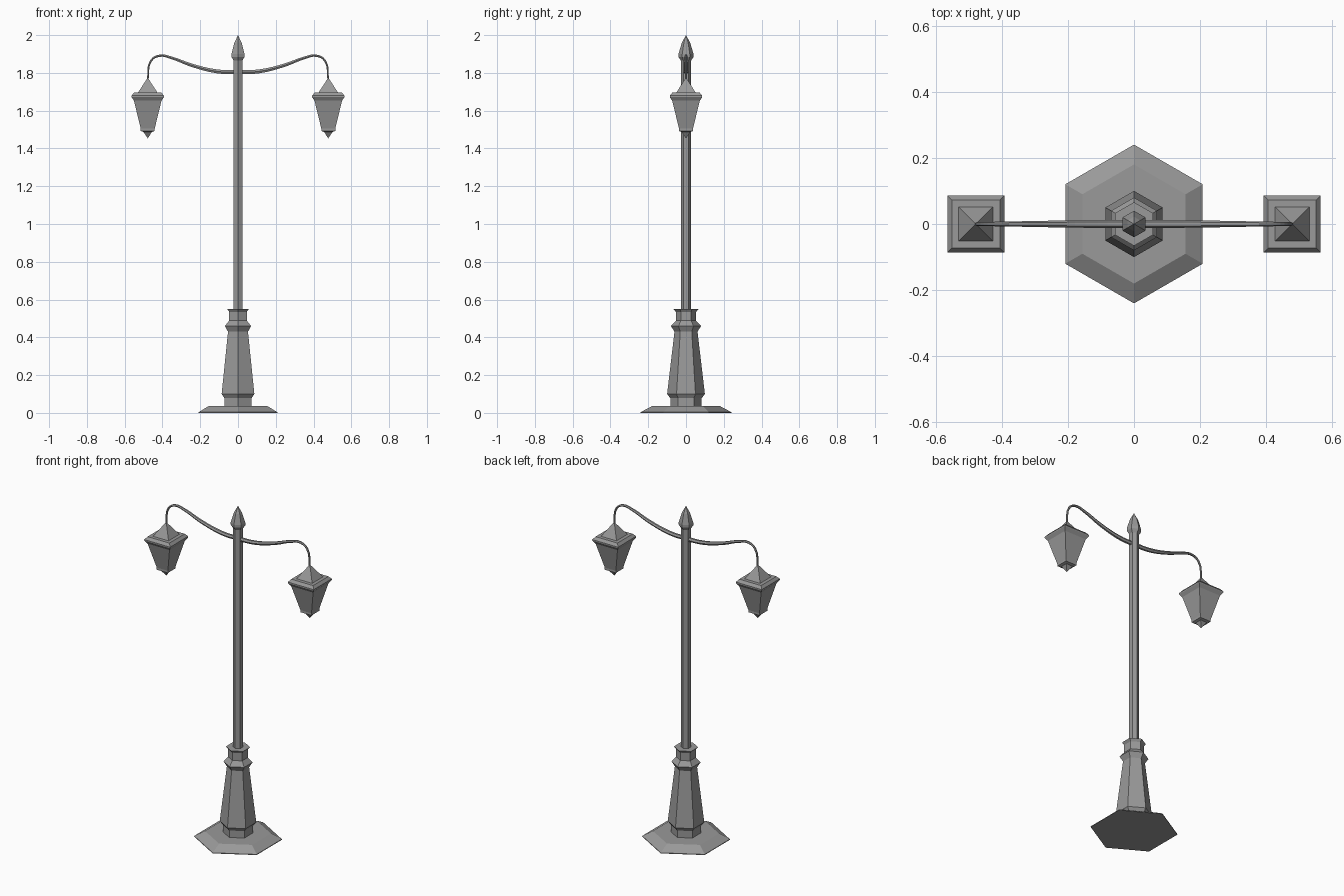
import bpy, bmesh
from math import cos, sin, pi

cube = bpy.data.objects.get("Cube")
if cube:
    bpy.data.objects.remove(cube)

GREY = (0.32, 0.32, 0.32, 1)
metal = bpy.data.materials.new("grey_metal")
metal.use_nodes = True
metal.diffuse_color = GREY
metal.node_tree.nodes["Principled BSDF"].inputs["Base Color"].default_value = GREY


def lathe(name, profile, sides, start, x=0.0):
    """Stack regular polygons of (radius, height); zero radius makes a tip."""
    bm = bmesh.new()
    rings = []
    for r, z in profile:
        if r == 0:
            rings.append([bm.verts.new((x, 0, z))] * sides)
        else:
            angles = [start + 2 * pi * i / sides for i in range(sides)]
            rings.append([bm.verts.new((x + r * cos(a), r * sin(a), z)) for a in angles])
    for low, high in zip(rings, rings[1:]):
        for i in range(sides):
            j = (i + 1) % sides
            corners = dict.fromkeys((low[i], low[j], high[j], high[i]))
            bm.faces.new(list(corners))
    for ring, (r, z) in ((rings[0], profile[0]), (rings[-1], profile[-1])):
        if r > 0:
            bm.faces.new(ring)
    bmesh.ops.recalc_face_normals(bm, faces=bm.faces)
    mesh = bpy.data.meshes.new(name)
    bm.to_mesh(mesh)
    bm.free()
    mesh.materials.append(metal)
    obj = bpy.data.objects.new(name, mesh)
    bpy.context.collection.objects.link(obj)
    return obj


def arm(name, side):
    """Tapering six-sided swan-neck bracket."""
    path = [(0, 1.803, 1), (0.11, 1.808, 0.95), (0.25, 1.842, 0.8), (0.35, 1.879, 0.65),
            (0.415, 1.891, 0.55), (0.46, 1.865, 0.5), (0.478, 1.76, 0.4)]
    curve = bpy.data.curves.new(name, "CURVE")
    curve.dimensions = "3D"
    curve.bevel_depth = 0.0125
    curve.bevel_resolution = 1
    curve.use_fill_caps = True
    spline = curve.splines.new("BEZIER")
    spline.resolution_u = 4
    spline.bezier_points.add(len(path) - 1)
    for p, (x, z, radius) in zip(spline.bezier_points, path):
        p.co = (side * x, 0, z)
        p.radius = radius
        p.handle_left_type = p.handle_right_type = "AUTO"
    spline.use_smooth = False
    curve.materials.append(metal)
    obj = bpy.data.objects.new(name, curve)
    bpy.context.collection.objects.link(obj)
    # Turn the bracket into a mesh
    bpy.ops.object.select_all(action="DESELECT")
    obj.select_set(True)
    bpy.context.view_layer.objects.active = obj
    bpy.ops.object.convert(target="MESH")


# Hexagonal column
lathe("base_plate", [(0.24, 0), (0.24, 0.004), (0.18, 0.036)], 6, pi / 2)
lathe("pedestal", [(0.083, 0.03), (0.083, 0.078), (0.1, 0.1), (0.061, 0.43), (0.08, 0.46),
                   (0.054, 0.488), (0.054, 0.535), (0.066, 0.55)], 6, pi / 2)
lathe("pole", [(0.027, 0.54), (0.027, 1.875)], 6, pi / 2)
lathe("finial", [(0.027, 1.865), (0.04, 1.885), (0.04, 1.9), (0.022, 1.96), (0, 2)], 6, pi / 2)

# Brackets with square lanterns; half-widths become corner radii
lantern = [(0, 1.453), (0.022, 1.487), (0.037, 1.492), (0.037, 1.505), (0.073, 1.653),
           (0.086, 1.672), (0.086, 1.679), (0.073, 1.695), (0.052, 1.695), (0, 1.775)]
for label, side in (("left", 1), ("right", -1)):
    arm(label + "_arm", side)
    lathe(label + "_lantern", [(w * 2 ** 0.5, z) for w, z in lantern], 4, pi / 4, side * 0.478)
